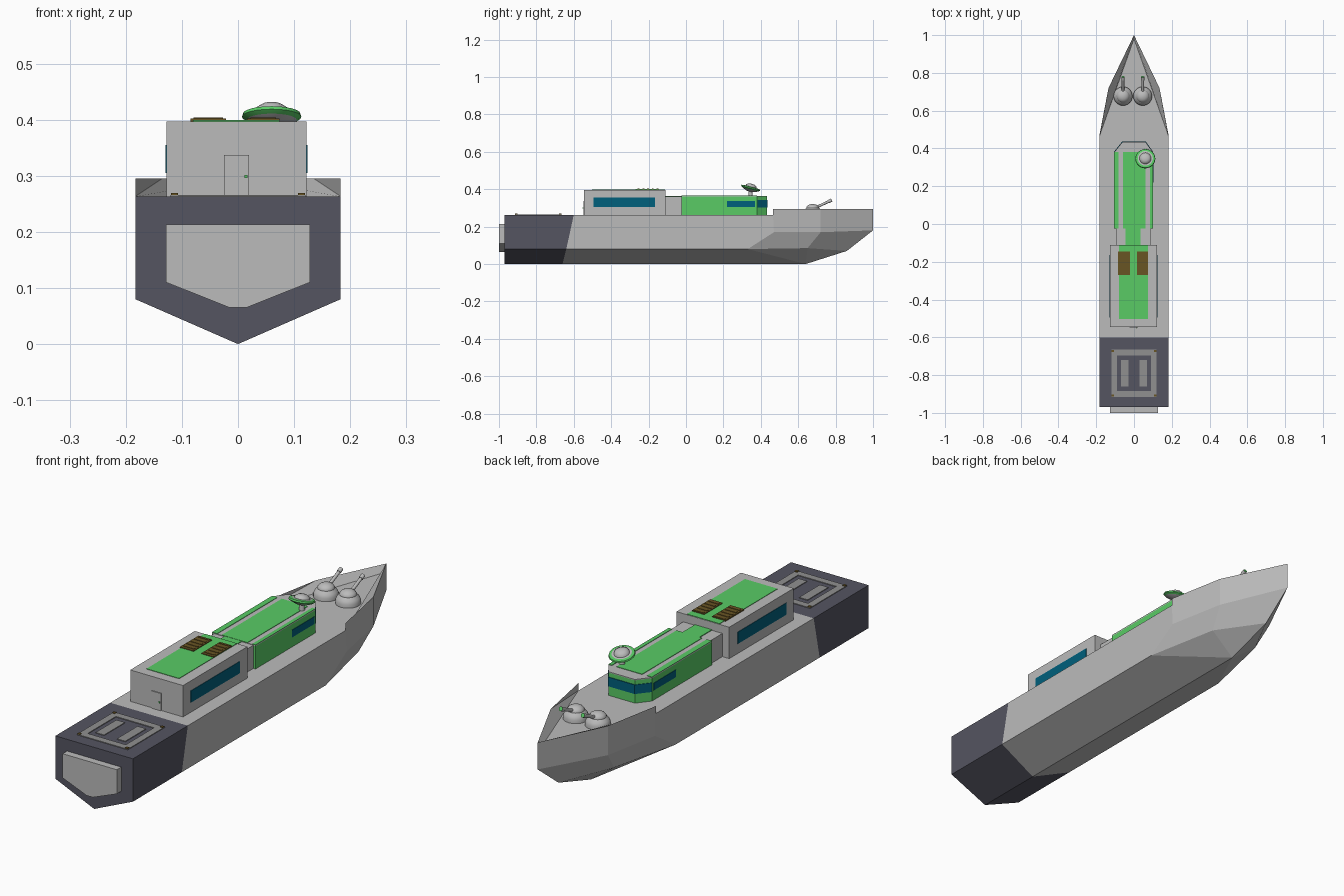
import bpy, bmesh, math
from mathutils import Vector, Matrix

if "Cube" in bpy.data.objects:
    bpy.data.objects.remove(bpy.data.objects["Cube"])


def material(name, *rgb):
    m = bpy.data.materials.new(name)
    m.diffuse_color = (*rgb, 1)
    m.use_nodes = True
    m.node_tree.nodes["Principled BSDF"].inputs["Base Color"].default_value = m.diffuse_color
    return m


GREY = material("light_grey", .50, .50, .50)
DARK = material("dark_slate", .09, .09, .12)
GREEN = material("green", .10, .60, .13)
TEAL = material("window_teal", .0, .115, .20)
BROWN = material("hatch_brown", .14, .09, .017)
PAD = material("pad_grey", .28, .28, .28)


def finish(name, bm, *mats):
    bmesh.ops.recalc_face_normals(bm, faces=bm.faces)
    me = bpy.data.meshes.new(name)
    bm.to_mesh(me)
    bm.free()
    for m in mats:
        me.materials.append(m)
    ob = bpy.data.objects.new(name, me)
    bpy.context.collection.objects.link(ob)
    return ob


def prism(name, pts, z0, z1, mat, axis="z"):
    """Extrude a 2D outline along z, or an x-z outline along y."""
    bm = bmesh.new()
    put = (lambda p, h: (p[0], p[1], h)) if axis == "z" else (lambda p, h: (p[0], h, p[1]))
    f = bm.faces.new([bm.verts.new(put(p, z0)) for p in pts])
    r = bmesh.ops.extrude_face_region(bm, geom=[f])
    d = Vector(put((0, 0), z1 - z0))
    bmesh.ops.translate(bm, vec=d, verts=[v for v in r["geom"] if isinstance(v, bmesh.types.BMVert)])
    return finish(name, bm, mat)


def box(name, x0, x1, y0, y1, z0, z1, mat):
    return prism(name, [(x0, y0), (x1, y0), (x1, y1), (x0, y1)], z0, z1, mat)


def lathe(name, profile, matrix, mats, rule=None, n=24):
    """Spin an (r, z) profile about z; rule(i) gives the material of band i."""
    bm = bmesh.new()
    rings = [[bm.verts.new((r * math.cos(a), r * math.sin(a), z))
              for a in (2 * math.pi * k / n for k in range(n))] for r, z in profile]
    for i in range(len(rings) - 1):
        for k in range(n):
            f = bm.faces.new((rings[i][k], rings[i][k - 1], rings[i + 1][k - 1], rings[i + 1][k]))
            f.material_index = rule(i) if rule else 0
    bmesh.ops.remove_doubles(bm, verts=bm.verts, dist=1e-5)
    bm.transform(matrix)
    ob = finish(name, bm, *mats)
    bpy.context.view_layer.objects.active = ob
    ob.select_set(True)
    bpy.ops.object.shade_smooth_by_angle(angle=math.radians(40))
    ob.select_set(False)
    return ob


# Hull: half of it as named corners, mirrored across x
W, DK, RIM = .183, .263, .295
P = dict(
    k0=(0, -.97, 0), l0=(W, -.97, .08), d0=(W, -.97, DK), c0=(0, -.97, DK),
    k1=(0, -.66, 0), l1=(W, -.64, .08), d1=(W, -.60, DK), c1=(0, -.60, DK),
    k2=(0, .64, 0), l2=(W, .33, .08), u2=(W, .47, .17), d2=(W, .465, DK), r2=(W, .465, RIM),
    l3=(.115, .65, .085), u3=(.135, .72, .17), r3=(.135, .72, RIM),
    k3=(0, .86, .07), t0=(0, 1, .18), t1=(0, 1, RIM), e=(0, .98, DK))
FACES = ["k0 l0 d0 c0", "k0 k1 l1 l0", "l0 l1 d1 d0", "c0 d0 d1 c1",      # dark stern
         "k1 k2 l2 l1", "l1 l2 u2 d2 d1", "c1 d1 d2 e",                   # midship and deck
         "k2 l3 l2", "l2 l3 u3 u2", "u2 u3 r3 r2 d2", "k2 k3 l3",
         "l3 k3 t0 u3", "u3 t0 t1 r3", "d2 r2 r3", "d2 r3 t1 e"]          # bow and bulwark
bm = bmesh.new()
for s in (1, -1):
    vs = {k: bm.verts.new((s * x, y, z)) for k, (x, y, z) in P.items()}
    for i, f in enumerate(FACES):
        bm.faces.new([vs[k] for k in f.split()]).material_index = 1 if i < 4 else 0
bmesh.ops.remove_doubles(bm, verts=bm.verts, dist=1e-5)
finish("hull", bm, GREY, DARK)

# Stern gate
gate = [(-.128, .213), (.128, .213), (.128, .11), (.015, .065), (-.015, .065), (-.128, .11)]
prism("stern_gate", gate, -1.0, -.968, GREY, "y")

# Landing pad: square ring, two bars and corner lamps
py = -.79
for s in (-1, 1):
    box("pad_edge_side", s * .105 - .015, s * .105 + .015, py - .125, py + .125, DK, DK + .003, PAD)
    box("pad_edge_end", -.09, .09, py + s * .11 - .015, py + s * .11 + .015, DK, DK + .003, PAD)
    box("pad_bar", s * .05 - .02, s * .05 + .02, py - .07, py + .07, DK, DK + .003, PAD)
    for t in (-1, 1):
        box("pad_lamp", s * .113 - .006, s * .113 + .006,
            py + t * .118 - .006, py + t * .118 + .006, DK, DK + .006, BROWN)

# Aft cabin with roof panel, hatches, windows and door
box("aft_cabin", -.127, .122, -.545, -.11, DK - .005, .397, GREY)
box("aft_roof_panel", -.08, .074, -.503, -.112, .396, .399, GREEN)
for x0, x1 in ((-.085, -.021), (.016, .074)):
    box("roof_hatch", x0, x1, -.27, -.145, .396, .402, BROWN)
    for k in range(5):
        y = -.258 + k * .025
        box("hatch_slat", x0 + .006, x1 - .006, y, y + .01, .401, .404, BROWN)
for x in (-.127, .122):
    box("aft_window", x - .002, x + .002, -.495, -.165, .305, .355, TEAL)
box("door", -.025, .02, -.549, -.544, DK, .337, GREY)
box("door_knob", .012, .017, -.553, -.548, .296, .301, GREEN)

# Forward cabin: grey rear, green front with chamfered nose
box("cabin_link", -.095, .09, -.112, -.02, DK - .005, .362, GREY)
box("link_roof_strip", -.045, .035, -.11, -.02, .361, .365, GREEN)
plan = [(-.105, -.025), (.10, -.025), (.10, .38), (.062, .433), (-.062, .433), (-.105, .38)]
prism("forward_cabin", plan, DK - .005, .36, GREEN)
prism("forward_roof", plan, .36, .364, GREY)
for x0, x1 in ((-.105, -.081), (-.059, .062), (.084, .10)):
    box("forward_roof_stripe", x0, x1, -.025, .38, .3635, .366, GREEN)
band = [(-.107, .381), (-.063, .436), (.063, .436), (.102, .381)]
prism("bridge_window", band, .303, .342, TEAL)
for x in (-.105, .10):
    box("side_window", x - .002, x + .002, .22, .37, .305, .336, TEAL)

# Tilted radar saucer on a short stem
tilt = Matrix.Translation((.06, .345, .403)) @ Matrix.Rotation(math.radians(-15), 4, "X")
saucer = [(0, -.018), (.022, -.014), (.045, -.004), (.053, .002), (.051, .008), (.040, .010),
          (.031, .010), (.028, .018), (.017, .025), (0, .027)]
lathe("radar_dish", saucer, tilt, (GREY, GREEN), lambda i: 1 if 2 <= i <= 4 else 0)
lathe("radar_stem", [(0, 0), (.012, 0), (.009, .035), (0, .035)],
      Matrix.Translation((.06, .345, .36)), (GREY,), n=12)

# Bow gun turrets with raised barrels
dome = [(0, -.003), (.05, -.003), (.05, .014), (.045, .026), (.034, .037), (.034, .041),
        (.028, .049), (.016, .056), (0, .058)]
for x in (-.058, .046):
    lathe("gun_turret", dome, Matrix.Translation((x, .677, DK)), (GREY,))
    aim = Matrix.Translation((x, .685, .298)) @ Matrix.Rotation(math.radians(-65), 4, "X")
    lathe("gun_barrel", [(0, 0), (.007, 0), (.007, .085), (.009, .085), (.009, .104), (0, .104)],
          aim, (GREY, GREEN), lambda i: 1 if i == 4 else 0, n=12)
